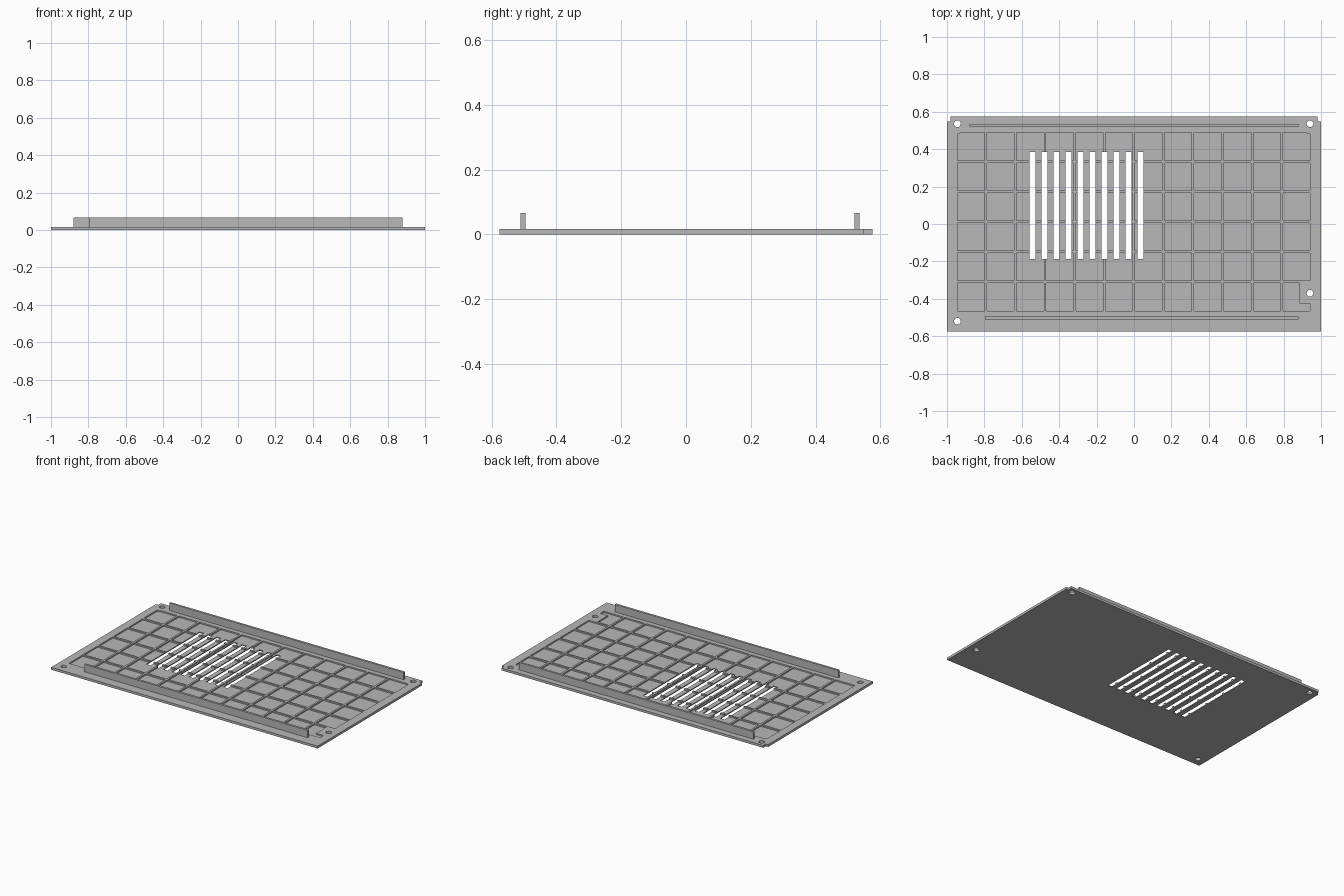
import bpy
import bmesh
from math import cos, sin, tau

cube = bpy.data.objects.get("Cube")
if cube:
    bpy.data.objects.remove(cube, do_unlink=True)

grey = bpy.data.materials.new("plain grey")
grey.use_nodes = True
colour = (0.48, 0.48, 0.48, 1)
grey.diffuse_color = colour
grey.node_tree.nodes["Principled BSDF"].inputs["Base Color"].default_value = colour

THICK, FLOOR, WALL_TOP = 0.016, 0.007, 0.066


def rect(x0, x1, y0, y1):
    return [(x0, y0), (x1, y0), (x1, y1), (x0, y1)]


def prisms(name, outlines, z0, z1):
    """One object holding an upright prism for each counter-clockwise outline."""
    bm = bmesh.new()
    for outline in outlines:
        low = [bm.verts.new((x, y, z0)) for x, y in outline]
        high = [bm.verts.new((x, y, z1)) for x, y in outline]
        bm.faces.new(low[::-1])
        bm.faces.new(high)
        for i in range(len(low)):
            j = (i + 1) % len(low)
            bm.faces.new((low[i], low[j], high[j], high[i]))
    mesh = bpy.data.meshes.new(name)
    bm.to_mesh(mesh)
    bm.free()
    mesh.materials.append(grey)
    obj = bpy.data.objects.new(name, mesh)
    bpy.context.collection.objects.link(obj)
    return obj


def cut(target, cutter):
    """Subtract the cutter for good, then remove it."""
    cutter.hide_render = True
    mod = target.modifiers.new("cut", 'BOOLEAN')
    mod.operation = 'DIFFERENCE'
    mod.solver = 'EXACT'
    mod.object = cutter
    bpy.context.view_layer.objects.active = target
    bpy.ops.object.modifier_apply(modifier=mod.name)
    bpy.data.objects.remove(cutter, do_unlink=True)


# Base plate with stepped back corners
plate = prisms("base_plate", [[
    (-1, -0.575), (1, -0.575), (1, 0.547), (0.982, 0.547),
    (0.982, 0.575), (-0.982, 0.575), (-0.982, 0.547), (-1, 0.547)]], 0, THICK)

# Grid of shallow pockets, leaving thin ribs between them
COLS, ROWS, RIB = 12, 6, 0.013
X0, X1, Y0, Y1 = -0.944, 0.941, -0.464, 0.488
step_x = (X1 - X0 + RIB) / COLS
step_y = (Y1 - Y0 + RIB) / ROWS
pockets = []
for c in range(COLS):
    for r in range(ROWS):
        x, y = X0 + c * step_x, Y0 + r * step_y
        xe, ye = x + step_x - RIB, y + step_y - RIB
        cell = rect(x, xe, y, ye)
        if r == 0 and c == COLS - 1:      # step around the screw hole
            cell = [(x, y), (xe, y), (xe, -0.426), (0.885, -0.426), (0.885, ye), (x, ye)]
        elif r == ROWS - 1 and c == 0:    # clipped outer corners
            cell[3:] = [(x + 0.025, ye), (x, ye - 0.007)]
        elif r == ROWS - 1 and c == COLS - 1:
            cell[2:3] = [(xe, ye - 0.007), (xe - 0.025, ye)]
        pockets.append(cell)
cut(plate, prisms("pocket_cutter", pockets, FLOOR, THICK + 0.02))

# Ventilation slots
slots = [rect(x, x + 0.032, -0.186, 0.386)
         for x in (-0.559 + 0.0642 * i for i in range(10))]
cut(plate, prisms("slot_cutter", slots, -0.02, 0.04))

# Screw holes
holes = [[(x + 0.018 * cos(tau * i / 24), y + 0.018 * sin(tau * i / 24)) for i in range(24)]
         for x, y in ((-0.944, 0.536), (0.941, 0.536), (0.941, -0.37), (-0.944, -0.52))]
cut(plate, prisms("hole_cutter", holes, -0.02, 0.04))

# Upright flanges along the front and back
prisms("back_flange", [rect(-0.88, 0.88, 0.52, 0.535)], THICK, WALL_TOP)
prisms("front_flange", [rect(-0.797, 0.88, -0.51, -0.495)], THICK, WALL_TOP)
